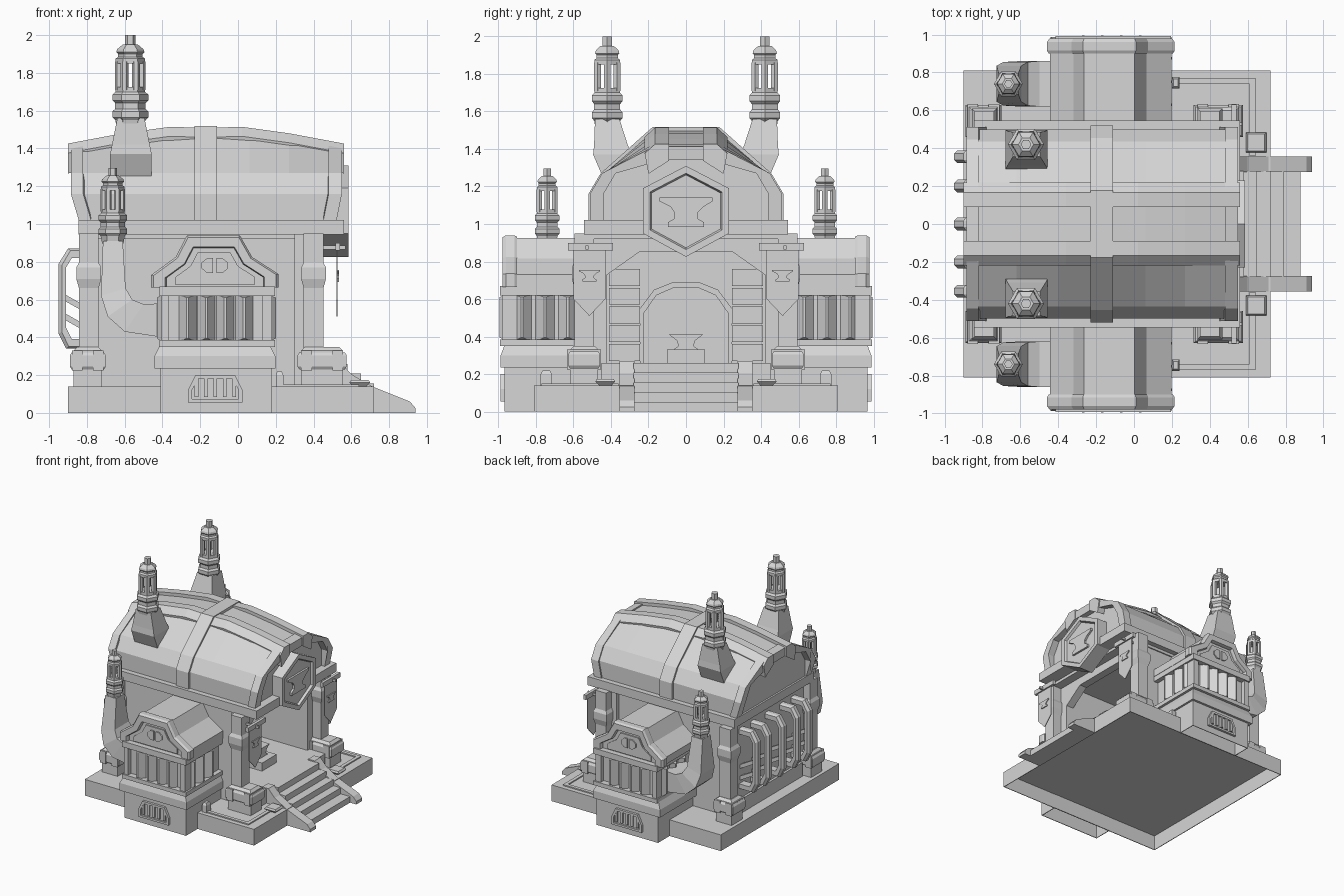
import bpy, bmesh, math

cube = bpy.data.objects.get("Cube")
if cube:
    bpy.data.objects.remove(cube, do_unlink=True)

stone = bpy.data.materials.new("grey_stone")
stone.use_nodes = True
GREY = (0.67, 0.67, 0.67, 1)
stone.diffuse_color = GREY
stone.node_tree.nodes["Principled BSDF"].inputs["Base Color"].default_value = GREY


def loft(name, rings):
    """Skin a list of equal-length rings and cap both ends."""
    bm = bmesh.new()
    rows = [[bm.verts.new(p) for p in r] for r in rings]
    n = len(rows[0])
    for a, b in zip(rows, rows[1:]):
        for i in range(n):
            j = (i + 1) % n
            bm.faces.new((a[i], a[j], b[j], b[i]))
    bm.faces.new(rows[0])
    bm.faces.new(rows[-1])
    bmesh.ops.recalc_face_normals(bm, faces=bm.faces)
    me = bpy.data.meshes.new(name)
    bm.to_mesh(me)
    bm.free()
    me.materials.append(stone)
    bpy.context.scene.collection.objects.link(bpy.data.objects.new(name, me))


def prism(name, axis, pts, a, b):
    """Extrude a 2D outline along x, y or z from a to b."""
    place = {"x": lambda p, t: (t, p[0], p[1]), "y": lambda p, t: (p[0], t, p[1]),
             "z": lambda p, t: (p[0], p[1], t)}[axis]
    loft(name, [[place(p, t) for p in pts] for t in (a, b)])


def rect(x0, x1, y0, y1):
    return [(x0, y0), (x1, y0), (x1, y1), (x0, y1)]


def box(name, x0, x1, y0, y1, z0, z1):
    prism(name, "z", rect(x0, x1, y0, y1), z0, z1)


def tower(name, x, y, levels):
    """Stack of centred rectangles: (z, half x, half y)."""
    loft(name, [[(px, py, z) for px, py in rect(x - a, x + a, y - b, y + b)] for z, a, b in levels])


def tray(name, x, y, hx, hy, top):
    """Block that is hollow from below."""
    tower(name, x, y, [(top - .01, hx - .006, hy - .006), (0, hx - .006, hy - .006), (0, hx, hy), (top, hx, hy)])


def sym(half):
    """Close an outline that is symmetric about zero."""
    return half + [(-a, b) for a, b in reversed(half)]


def hexagon(x, y, z, r):
    return [(x + r * math.cos(k * math.pi / 3), y + r * math.sin(k * math.pi / 3), z) for k in range(6)]


def stack(name, x, y, top, s):
    """Hexagonal chimney pipe with rings and a slotted lantern."""
    at = lambda z: top - s * (2 - z)
    turn = lambda part, lv: loft(name + part, [hexagon(x, y, at(z), r * s) for z, r in lv])
    turn("_pipe", [(1.5, .07), (1.55, .08), (1.565, .095), (1.595, .095), (1.61, .08), (1.64, .08),
                   (1.655, .095), (1.685, .095), (1.70, .078), (1.725, .078)])
    turn("_cap", [(1.85, .078), (1.875, .078), (1.885, .065), (1.9, .065), (1.91, .075), (1.925, .07), (1.95, .04)])
    turn("_tip", [(1.94, .028), (2.0, .028)])
    for px, py, _ in hexagon(x, y, 0, .06 * s):
        loft(name + "_post", [hexagon(px, py, at(z), .021 * s) for z in (1.71, 1.86)])


# hollow ground slab, floor and raised rim
tray("base_slab", -.09, 0, .81, .81, .14)
box("hall_floor", -.8, .52, -.45, .45, .135, .26)
for s in (-1, 1):
    box("rim_side", .2, .64, s * .74, s * .77, .135, .15)
    box("rim_front", .61, .64, s * .36, s * .77, .135, .15)

# stairs with sloping side rails
for i, x in enumerate((.88, .79)):
    box("lower_step", .715, x, -.28, .28, 0, .052 * (i + 1))
for i, x in enumerate((.72, .65, .58)):
    box("upper_step", .5, x, -.28, .28, .135, .156 + .052 * i)
for s in (-1, 1):
    prism("stair_rail_foot", "y", [(.715, 0), (.94, 0), (.94, .025), (.91, .06), (.715, .138)], s * .275, s * .355)
    prism("stair_rail_top", "y", [(.48, .137), (.48, .27), (.54, .27), (.6, .205), (.716, .137)], s * .275, s * .355)

# hall walls, ceiling, open front arch and rear hearth
for s in (-1, 1):
    box("side_wall", -.76, .36, s * .42, s * .49, .135, .96)
box("back_wall", -.78, -.72, -.49, .49, .135, .96)
box("ceiling", -.78, .45, -.5, .5, .92, .97)
prism("front_arch", "x", [(.52, .14), (.52, .96), (-.52, .96), (-.52, .14), (-.42, .14), (-.42, .73),
                          (-.25, .85), (.25, .85), (.42, .73), (.42, .14)], .3, .37)
HEARTH = [(-.245, .26), (-.245, .55), (-.17, .65), (-.07, .69), (.07, .69), (.17, .65), (.245, .55), (.245, .26)]
prism("hearth_wall", "x", [(.43, .2), (.43, .93), (-.43, .93), (-.43, .2)] + HEARTH, -.4, -.3)
prism("hearth_surround", "x", HEARTH + [(y * .93, z - .03 * (z > .5)) for y, z in reversed(HEARTH)], -.36, -.27)
for s in (-1, 1):
    for k in range(5):
        box("hearth_block", -.31, -.26, s * .245, s * .41, .27 + k * .1, .36 + k * .1)
box("anvil_block", .1, .3, -.1, .1, .25, .33)
prism("hall_anvil", "x", sym([(.08, .32), (.04, .35), (.05, .38), (.09, .41)]), .12, .24)

# cornice
box("cornice", -.845, .56, -.545, .545, .945, 1.02)


# bowed main roof
def crown(x):
    return 1.5 - .1 * (abs(x + .17) / .72) ** 1.5


def roof_ring(x, grow=0.0, slant=0.0):
    half = [(.5 + grow, 1.01), (.5 + grow, 1.16), (.435 + grow, 1.27), (.165 + grow * .6, crown(x) + grow)]
    return [(x - slant * (z < 1.1), y, z) for y, z in sym(half)]


STEPS = (-.62, -.4, -.17, .06, .27)
loft("main_roof", [roof_ring(-.83)] + [roof_ring(x) for x in STEPS] + [roof_ring(.49)])
loft("roof_middle_band", [roof_ring(-.23, .02), roof_ring(-.11, .02)])
for name, x0, x1, lean in (("roof_end_trim_back", -.885, -.82, -.045), ("roof_end_trim_front", .48, .55, .03)):
    loft(name, [roof_ring(x, .012, lean) + roof_ring(x, -.06, lean)[::-1] for x in (x0, x1)])
for s in (-1, 1):
    def beam_ring(x, lift=.028):
        sec = [(.09, lift), (.165, lift), (.22, lift - .05), (.2, -.13), (.09, -.06)]
        return [(x, s * y, crown(x) + dz) for y, dz in sec]
    loft("roof_beam_back", [beam_ring(x) for x in (-.9, -.62, -.36)] + [beam_ring(-.22, .012)])
    loft("roof_beam_front", [beam_ring(-.12, .012)] + [beam_ring(x) for x in (.02, .27, .56)])

# hexagonal sign with an anvil relief
HEX = [(0, 1.31), (.23, 1.19), (.23, .95), (0, .825), (-.23, .95), (-.23, 1.19)]
ring = lambda x, k: [(x, y * k, 1.067 + (z - 1.067) * k) for y, z in HEX]
loft("sign_plaque", [ring(.45, 1), ring(.585, 1), ring(.585, .84), ring(.565, .8)])
ANVIL = [(-.095, .985), (.095, .985), (.095, 1.01), (.06, 1.03), (.06, 1.06), (.09, 1.09), (.14, 1.12),
         (.14, 1.14), (-.14, 1.14), (-.14, 1.12), (-.08, 1.09), (-.06, 1.06), (-.06, 1.03), (-.095, 1.01)]
prism("sign_anvil", "x", ANVIL, .56, .582)

# corner columns with clamped bases
for s in (-1, 1):
    for x, cx, hx in ((.4, .445, .11), (-.79, -.795, .075)):
        y = s * .543
        tower("column_base", cx, y, [(.135, hx, .075), (.33, hx, .075), (.35, hx - .02, .055)])
        tower("column_band", cx, y, [(.23, hx + .01, .075), (.245, hx + .02, .085), (.305, hx + .02, .085), (.32, hx + .01, .075)])
        for e in (-1, 1):
            tower("band_clamp", cx + e * hx * .75, y, [(.225, .028, .09), (.33, .028, .09)])
        tower("column_shaft", x, y, [(.3, .052, .052), (.66, .052, .052), (.71, .066, .066), (.77, .066, .066),
                                     (.795, .052, .052), (.95, .052, .052)])
    # hanging banner
    box("banner_arm", .4, .57, s * .52, s * .535, .865, .885)
    box("banner_rod", .515, .54, s * .39, s * .63, .86, .9)
    prism("banner_cloth", "x", [(s * y, z) for y, z in ((.43, .87), (.6, .87), (.6, .6), (.515, .51), (.43, .6))], .522, .528)
    prism("banner_emblem", "x", [(s * .515 + y * .4, z * .4 + .3) for y, z in ANVIL], .528, .536)
    # fire bowl and small lantern
    tower("bowl", .645, s * .43, [(.135, .03, .03), (.16, .055, .052), (.175, .045, .045)])
    tower("ground_lantern", .22, s * .745, [(.14, .02, .03), (.2, .02, .03), (.22, .012, .02)])

# rear ribs with chamfered edges and sloping braces
RIB = [(-.77, .87), (-.9, .87), (-.95, .79), (-.95, .42), (-.91, .34), (-.77, .34),
       (-.77, .39), (-.88, .39), (-.91, .45), (-.91, .77), (-.88, .82), (-.77, .82)]
CHAMFER = [(-.77 + (x + .77) * .9, .605 + (z - .605) * .96) for x, z in RIB[:6]] + RIB[6:]
for y in (-.355, -.2, 0, .2, .355):
    loft("rear_rib", [[(x, y + d, z) for x, z in o]
                      for d, o in ((-.034, CHAMFER), (-.016, RIB), (.016, RIB), (.034, CHAMFER))])
    for z in (.5, .6):
        prism("rib_brace", "y", [(-.93, z), (-.93, z + .035), (-.77, z - .055), (-.77, z - .09)], y - .02, y + .02)

# side wings
ROOF = [(-.46, .665), (-.46, .73), (-.33, .825), (-.27, .94), (.01, .94), (.075, .825), (.215, .735), (.215, .665)]
shrink = lambda k, c=.665: [(-.123 + (x + .123) * k, c + (z - c) * k) for x, z in ROOF]
for s in (-1, 1):
    cy = s * .72
    tray("wing_plinth", -.115, s * .885, .295, .083, .235)
    box("wing_footing", -.41, .18, s * .45, s * .82, .135, .24)
    tower("wing_ledge", -.122, cy, [(.235, .32, .268), (.30, .32, .268), (.36, .29, .245)])
    box("wing_body", -.4, .155, s * .45, s * .94, .3, .7)
    tower("wing_sill", -.11, cy, [(.35, .305, .272), (.385, .305, .272)])
    tower("wing_lintel", -.11, cy, [(.62, .305, .272), (.67, .305, .272)])
    for x0, x1 in ((-.405, -.365), (.13, .18)):
        box("wing_corner_post", x0, x1, s * .9, s * .98, .36, .65)
    # faceted window mullions on all outer faces
    for k in range(4):
        x = -.267 + k * .1
        face = lambda y, w, a, b: [(x - w, s * y, a), (x + w, s * y, a), (x + w, s * y, b), (x - w, s * y, b)]
        loft("wing_front_mullion", [face(.935, .05, .37, .63), face(.995, .006, .395, .61)])
    for k in range(3):
        y = s * (.63 + k * .122)
        face = lambda x, w, a, b: [(x, y - w, a), (x, y + w, a), (x, y + w, b), (x, y - w, b)]
        loft("wing_side_mullion", [face(.15, .055, .37, .63), face(.2, .006, .395, .61)])
        loft("wing_back_mullion", [face(-.395, .055, .37, .63), face(-.43, .006, .395, .61)])
    # roof, gable trim and emblem
    prism("wing_roof", "y", shrink(.95), s * .45, s * .945)
    trim = lambda y, k, j: [(x, s * y, z) for x, z in shrink(k) + shrink(j)[::-1]]
    loft("wing_gable_trim", [trim(.9, .97, .78), trim(.915, 1, .76), trim(.96, 1, .76), trim(.978, .96, .78)])
    prism("wing_gable_panel", "y", shrink(.62, .7), s * .94, s * .955)
    for e in (-1, 1):
        prism("gable_emblem", "y", [(-.123 + e * a, b) for a, b in ((.01, .74), (.04, .74), (.07, .765), (.07, .795),
              (.04, .82), (.01, .82))], s * .95, s * .965)
    # plinth vent frame with bars
    vent = [(-.265, .055), (.025, .055), (.025, .12), (-.015, .2), (-.225, .2), (-.265, .12)]
    inset = [(-.12 + (x + .12) * .85, .125 + (z - .125) * .75) for x, z in vent]
    loft("vent_frame", [[(x, s * y, z) for x, z in o] for y, o in ((.965, vent), (.988, vent), (.988, inset), (.972, inset))])
    for k in range(5):
        x = -.22 + k * .05
        box("vent_bar", x - .01, x + .01, s * .97, s * .985, .085, .185)
    # flue elbow and small chimney
    path = [((-.40, .40), (-.40, .58), .12), ((-.60, .43), (-.50, .575), .12), ((-.69, .51), (-.56, .60), .115),
            ((-.725, .62), (-.595, .66), .095), ((-.715, .91), (-.61, .91), .055)]
    fy = s * .74
    loft("flue_elbow", [[(a[0], fy - w, a[1]), (a[0], fy + w, a[1]), (b[0], fy + w, b[1]), (b[0], fy - w, b[1])]
                        for a, b, w in path])
    stack("small_chimney", -.663, fy, 1.297, .8)
    # large roof chimney
    base = lambda z, w, y0, y1: [(x, y, z) for x, y in rect(-.567 - w, -.567 + w, s * y0, s * y1)]
    loft("large_chimney_base", [base(1.23, .11, .28, .435), base(1.37, .11, .29, .495), base(1.42, .1, .31, .49),
                                base(1.56, .072, .355, .485)])
    stack("large_chimney", -.57, s * .42, 2.0, 1)
